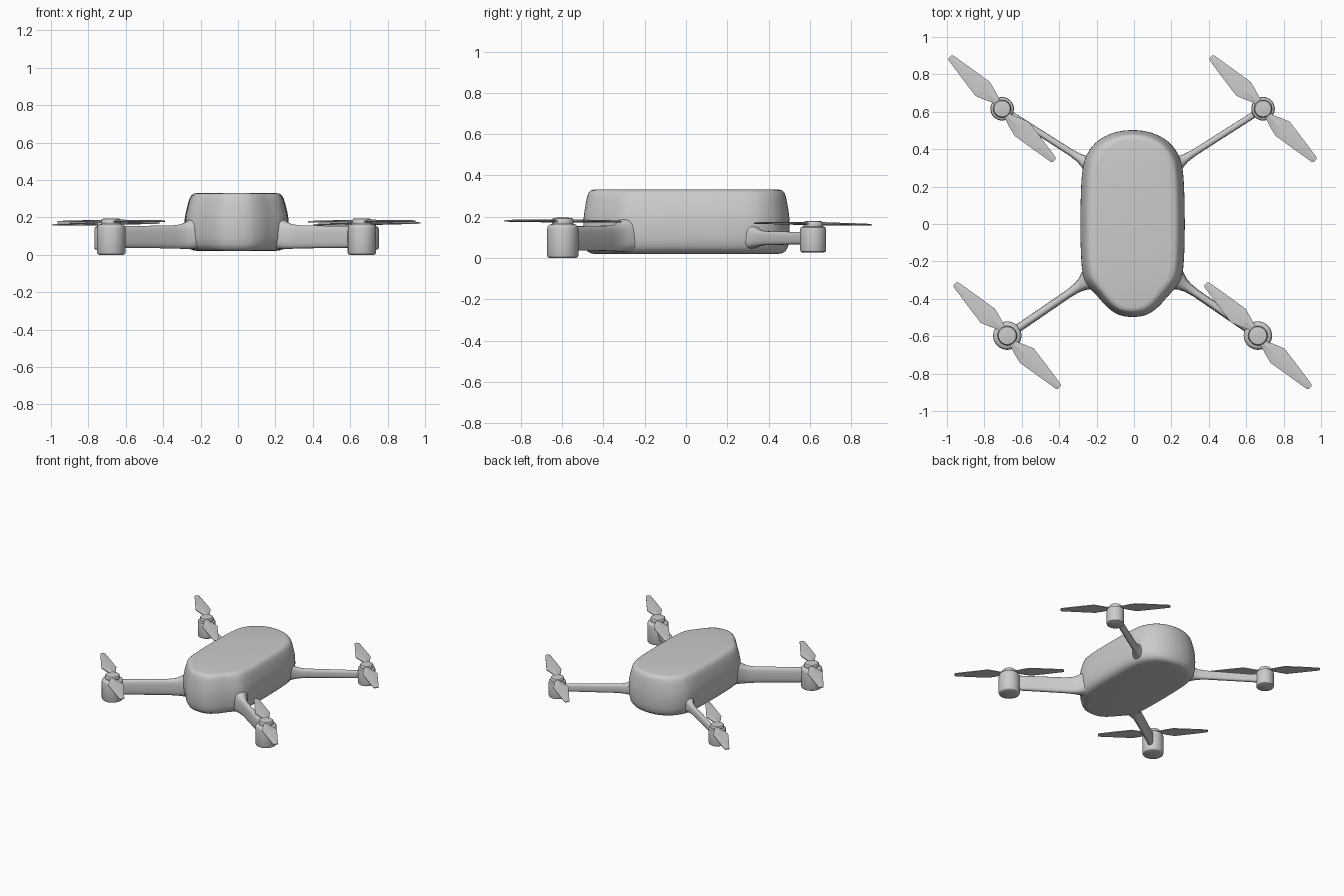
import bpy, bmesh, math
from mathutils import Vector, Matrix

if "Cube" in bpy.data.objects:
    bpy.data.objects.remove(bpy.data.objects["Cube"])

CX = -0.0075  # symmetry plane of the airframe

grey = bpy.data.materials.new("plain grey")
grey.diffuse_color = (0.6, 0.6, 0.6, 1)
grey.use_nodes = True
grey.node_tree.nodes["Principled BSDF"].inputs["Base Color"].default_value = grey.diffuse_color


def loft(name, rings, smooth=40):
    """Skin a list of closed rings and cap both ends."""
    bm = bmesh.new()
    vs = [[bm.verts.new(p) for p in ring] for ring in rings]
    n = len(rings[0])
    for a, b in zip(vs, vs[1:]):
        for i in range(n):
            j = (i + 1) % n
            bm.faces.new((a[i], a[j], b[j], b[i]))
    bm.faces.new(vs[0][::-1])
    bm.faces.new(vs[-1])
    bmesh.ops.recalc_face_normals(bm, faces=bm.faces)
    mesh = bpy.data.meshes.new(name)
    bm.to_mesh(mesh)
    bm.free()
    ob = bpy.data.objects.new(name, mesh)
    bpy.context.collection.objects.link(ob)
    mesh.materials.append(grey)
    bpy.ops.object.select_all(action='DESELECT')
    ob.select_set(True)
    bpy.context.view_layer.objects.active = ob
    bpy.ops.object.shade_smooth_by_angle(angle=math.radians(smooth))
    return ob


def spline(pts, steps):
    """Catmull-Rom through all but the first and last points."""
    out = []
    for p0, p1, p2, p3 in zip(pts, pts[1:], pts[2:], pts[3:]):
        for k in range(steps):
            t = k / steps
            out.append(0.5 * (2 * p1 + (p2 - p0) * t
                              + (2 * p0 - 5 * p1 + 4 * p2 - p3) * t * t
                              + (3 * p1 - p0 - 3 * p2 + p3) * t ** 3))
    return out


def lathe(name, x, y, profile, n=32):
    rings = [[(x + r * math.cos(2 * math.pi * i / n),
               y + r * math.sin(2 * math.pi * i / n), z) for i in range(n)]
             for r, z in profile]
    return loft(name, rings)


# Body: tapered nose, rounded tail, edges rolled top and bottom
half = [Vector(p) for p in [
    (0, -0.497), (0.075, -0.485), (0.135, -0.445), (0.185, -0.39),
    (0.235, -0.335), (0.263, -0.28), (0.275, -0.18), (0.279, 0),
    (0.275, 0.2), (0.264, 0.31), (0.24, 0.38), (0.185, 0.445),
    (0.1, 0.488), (0, 0.502)]]
left = [Vector((-p.x, p.y)) for p in half[-2:0:-1]]
loop = half + left
outline = spline([loop[-1]] + loop + loop[:2], 4)
levels = [(0.02, 0.075), (0.023, 0.05), (0.033, 0.027), (0.055, 0.011),
          (0.09, 0.003), (0.14, 0), (0.19, 0.001), (0.23, 0.008),
          (0.27, 0.018), (0.3, 0.027), (0.317, 0.037), (0.327, 0.05),
          (0.331, 0.075)]
body = []
for z, d in levels:
    sx, sy = 1 - d / 0.28, 1 - 0.7 * d / 0.5
    body.append([(CX + p.x * sx, p.y * sy, z) for p in outline])
loft("body", body)


def arm(name, side, stations, n=24):
    """Rounded blade-like arm; stations are x, y, half width, z low, z high."""
    a, b = Vector(stations[0][:2]), Vector(stations[-1][:2])
    across = Vector((-(b - a).y, (b - a).x)).normalized()
    rings = []
    for x, y, w, lo, hi in stations:
        ring = []
        for i in range(n):
            t = 2 * math.pi * i / n
            c, s = math.cos(t), math.sin(t)
            u = math.copysign(abs(c) ** 0.7, c) * w
            v = math.copysign(abs(s) ** 0.7, s) * (hi - lo) / 2
            ring.append((CX + side * (x + across.x * u), y + across.y * u,
                         (lo + hi) / 2 + v))
        rings.append(ring)
    loft(name, rings, 60)


def propeller(name, x, y, z, tilt):
    """Two ridged blades, each narrow at the root and widest near it."""
    # distance along blade, leading edge, trailing edge, thickness
    stations = [(0.02, 0.016, -0.022, 0.009), (0.06, 0.013, -0.03, 0.009),
                (0.1, 0.032, -0.043, 0.009), (0.15, 0.052, -0.055, 0.008),
                (0.27, 0.036, -0.036, 0.007), (0.385, 0.019, -0.017, 0.005),
                (0.393, 0.013, -0.011, 0.004)]
    for k, label in enumerate(("outer", "inner")):
        rings = [[(u, v0, 0.003), (u, (v0 + v1) / 2, h), (u, v1, 0.001),
                  (u, v1, -0.004), (u, (v0 + v1) / 2, -h * 0.7),
                  (u, v0, -0.003)] for u, v0, v1, h in stations]
        blade = loft(f"{name}_{label}_blade", rings, 15)
        blade.matrix_world = (Matrix.Translation((x, y, z))
                              @ Matrix.Rotation(math.radians(135 + 180 * k), 4, 'Z')
                              @ Matrix.Rotation(tilt * (-1) ** k, 4, 'Y'))


for side, word in ((-1, "left"), (1, "right")):
    # Front: tall arm and large motor pod reaching the ground
    fx, fy = 0.67, -0.597
    arm(f"front_{word}_arm", side, [
        (0.19, -0.265, 0.085, 0.028, 0.215), (0.235, -0.3, 0.058, 0.029, 0.195),
        (0.265, -0.32, 0.038, 0.03, 0.177), (0.295, -0.34, 0.027, 0.032, 0.163),
        (0.34, -0.371, 0.022, 0.034, 0.157), (fx, fy, 0.022, 0.038, 0.152)])
    x = CX + side * fx
    lathe(f"front_{word}_motor", x, fy, [
        (0.066, 0), (0.073, 0.004), (0.076, 0.012), (0.076, 0.14),
        (0.073, 0.153), (0.064, 0.162), (0.05, 0.165)])
    lathe(f"front_{word}_hub", x, fy, [
        (0.05, 0.16), (0.052, 0.168), (0.052, 0.186), (0.047, 0.192), (0.03, 0.195)])
    propeller(f"front_{word}_propeller", x, fy, 0.178, 0.004)

    # Rear: slim arm and small raised motor pod
    rx, ry = 0.6975, 0.616
    arm(f"rear_{word}_arm", side, [
        (0.18, 0.285, 0.08, 0.035, 0.2), (0.225, 0.315, 0.052, 0.042, 0.175),
        (0.255, 0.334, 0.034, 0.05, 0.152), (0.285, 0.353, 0.023, 0.056, 0.137),
        (0.33, 0.382, 0.018, 0.062, 0.13), (rx, ry, 0.017, 0.067, 0.124)])
    x = CX + side * rx
    lathe(f"rear_{word}_motor", x, ry, [
        (0.055, 0.027), (0.061, 0.031), (0.063, 0.038), (0.063, 0.135),
        (0.06, 0.147), (0.052, 0.152), (0.045, 0.153)])
    lathe(f"rear_{word}_hub", x, ry, [
        (0.047, 0.15), (0.048, 0.156), (0.048, 0.17), (0.043, 0.177), (0.028, 0.179)])
    propeller(f"rear_{word}_propeller", x, ry, 0.165, 0.012)
